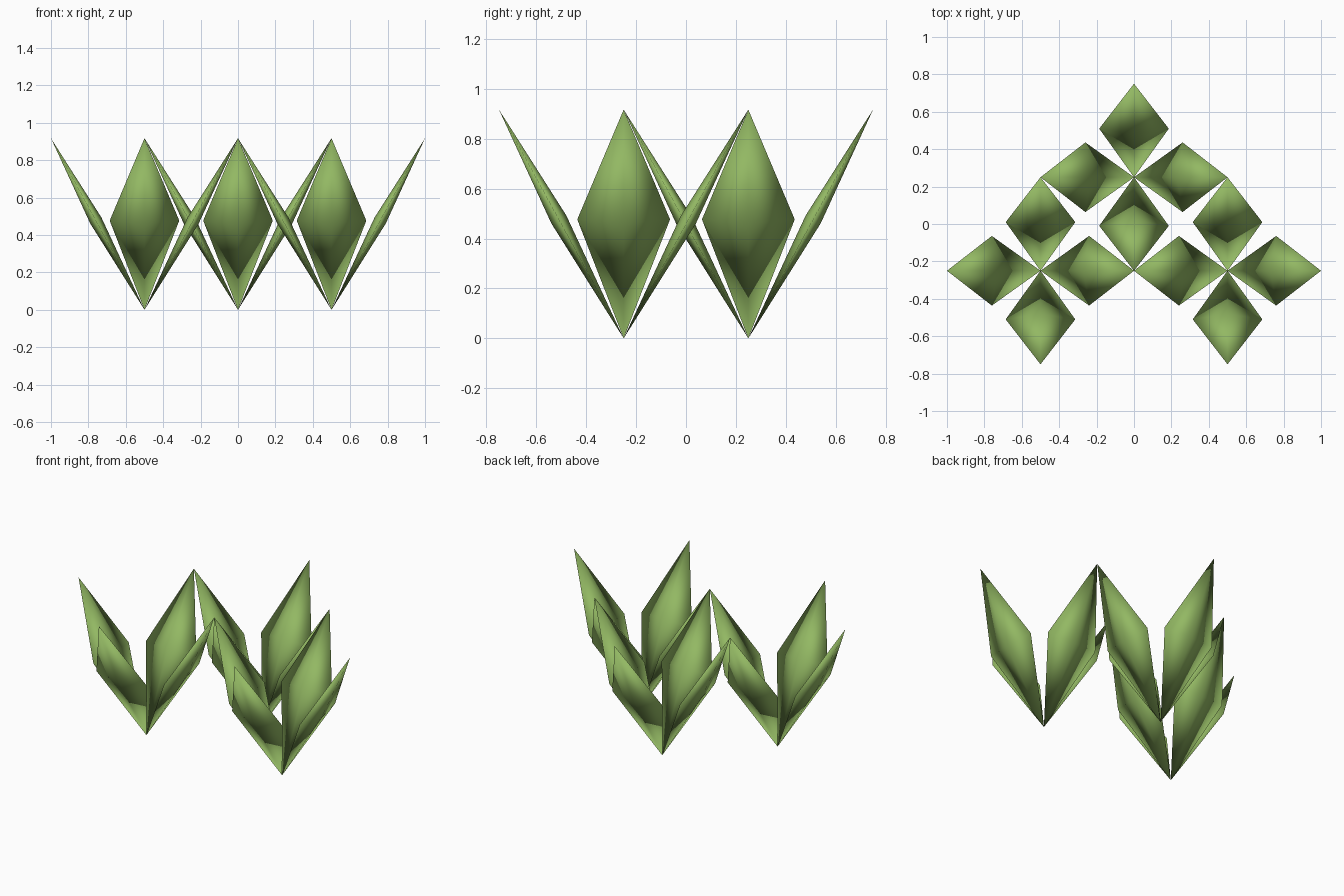
import bpy, bmesh, math
from mathutils import Matrix, Vector

cube = bpy.data.objects.get("Cube")
if cube:
    bpy.data.objects.remove(cube, do_unlink=True)

REACH, HEIGHT = 0.5, 0.917         # how far out and up each leaf tip goes
HALF_WIDTH, HALF_THICK = 0.186, 0.034
LENGTH = math.hypot(REACH, HEIGHT)
MIDDLE = 0.52 * LENGTH             # widest point along the leaf

# Leaf colour
green = bpy.data.materials.new("leaf_green")
green.use_nodes = True
colour = (0.29, 0.48, 0.125, 1)
green.diffuse_color = colour
bsdf = green.node_tree.nodes["Principled BSDF"]
bsdf.inputs["Base Color"].default_value = colour
bsdf.inputs["Roughness"].default_value = 0.8


def leaf_mesh():
    """Flattened six-point diamond, leaning out towards +x, smooth all over."""
    bm = bmesh.new()
    bm.verts.new((0, 0, 0))
    bm.verts.new((0, 0, LENGTH))
    for side in (-1, 1):
        bm.verts.new((0, side * HALF_WIDTH, MIDDLE))
        bm.verts.new((side * HALF_THICK, 0, MIDDLE))
    bmesh.ops.convex_hull(bm, input=bm.verts[:])
    bmesh.ops.recalc_face_normals(bm, faces=bm.faces[:])
    lean = Matrix.Rotation(math.atan2(REACH, HEIGHT), 3, 'Y')
    bmesh.ops.rotate(bm, cent=(0, 0, 0), matrix=lean, verts=bm.verts[:])
    for face in bm.faces:
        face.smooth = True
    mesh = bpy.data.meshes.new("leaf")
    bm.to_mesh(mesh)
    bm.free()
    mesh.materials.append(green)
    return mesh


# Three plants in a triangle, each with four leaves around its root
leaf = leaf_mesh()
plants = {"back": (0, 0.25), "front_right": (-0.5, -0.25), "front_left": (0.5, -0.25)}
directions = ("left", "back", "right", "front")
for plant, (x, y) in plants.items():
    for i, direction in enumerate(directions):
        ob = bpy.data.objects.new(f"{plant}_plant_{direction}_leaf", leaf)
        ob.location = Vector((x, y, 0))
        ob.rotation_euler.z = i * math.pi / 2
        bpy.context.collection.objects.link(ob)
